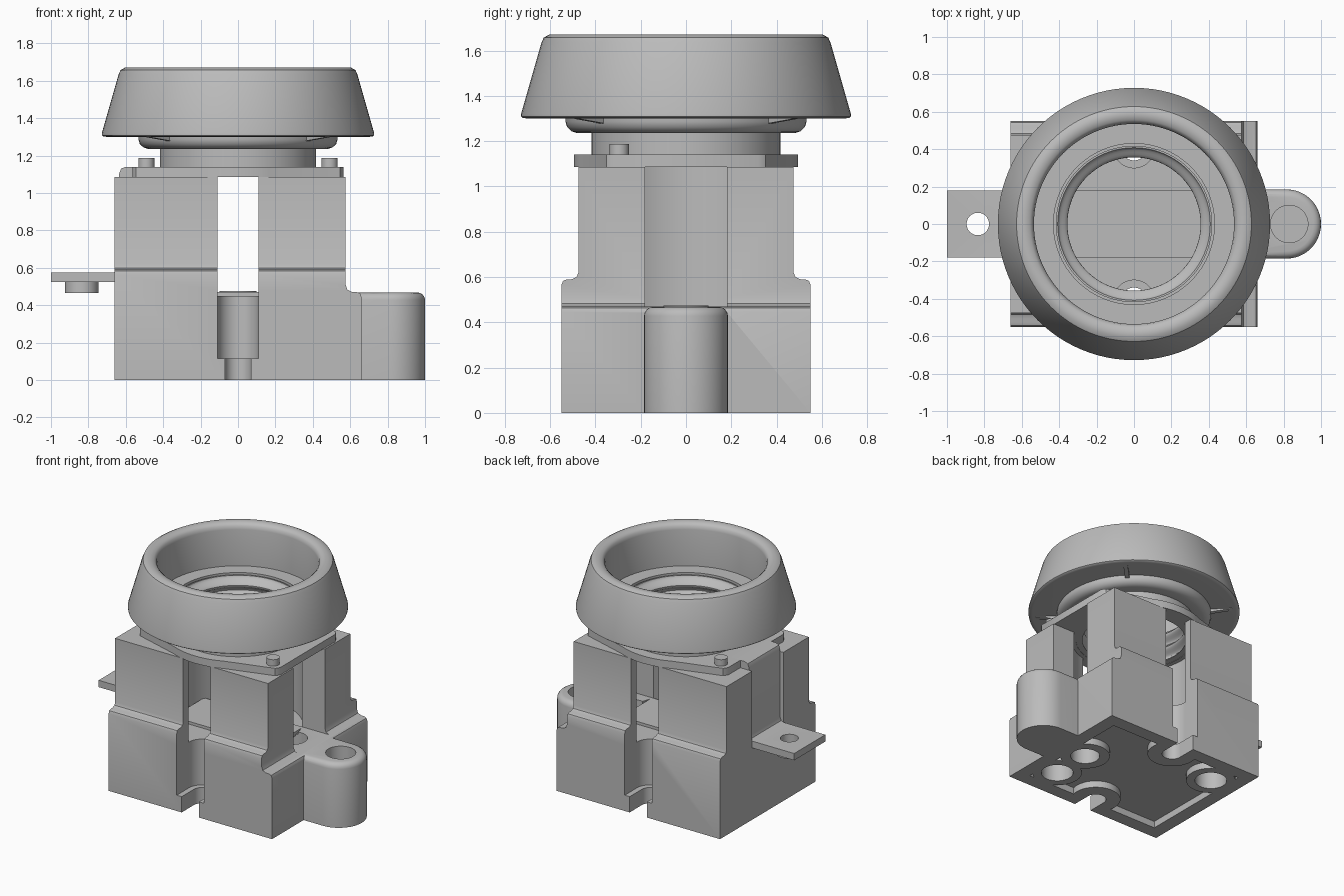
import bpy, bmesh, math
from mathutils import Matrix, Vector

if "Cube" in bpy.data.objects:
    bpy.data.objects.remove(bpy.data.objects["Cube"], do_unlink=True)

grey = bpy.data.materials.new("plain grey")
grey.use_nodes = True
GREY = (0.5, 0.5, 0.5, 1)
grey.diffuse_color = GREY
grey.node_tree.nodes["Principled BSDF"].inputs["Base Color"].default_value = GREY


def finish(name, bm):
    bmesh.ops.recalc_face_normals(bm, faces=bm.faces)
    mesh = bpy.data.meshes.new(name)
    bm.to_mesh(mesh)
    bm.free()
    mesh.materials.append(grey)
    ob = bpy.data.objects.new(name, mesh)
    bpy.context.collection.objects.link(ob)
    return ob


def box(name, x0, x1, y0, y1, z0, z1):
    bm = bmesh.new()
    size = Matrix.Diagonal((x1 - x0, y1 - y0, z1 - z0, 1))
    mid = Matrix.Translation(((x0 + x1) / 2, (y0 + y1) / 2, (z0 + z1) / 2))
    bmesh.ops.create_cube(bm, size=1, matrix=mid @ size)
    return finish(name, bm)


def cylinder(name, x, y, r, z0, z1, segs=48):
    bm = bmesh.new()
    bmesh.ops.create_cone(bm, cap_ends=True, segments=segs, radius1=r, radius2=r, depth=z1 - z0,
                          matrix=Matrix.Translation((x, y, (z0 + z1) / 2)))
    return finish(name, bm)


def prism(name, points, axis, lo, hi):
    """Extrude a closed profile along the x, y or z axis."""
    place = {"x": lambda a, b, t: (t, a, b), "y": lambda a, b, t: (a, t, b),
             "z": lambda a, b, t: (a, b, t)}[axis]
    bm = bmesh.new()
    face = bm.faces.new([bm.verts.new(place(a, b, lo)) for a, b in points])
    new = bmesh.ops.extrude_face_region(bm, geom=[face])["geom"]
    move = Vector(place(0, 0, hi - lo))
    bmesh.ops.translate(bm, vec=move, verts=[v for v in new if isinstance(v, bmesh.types.BMVert)])
    return finish(name, bm)


def lathe(name, points, segs=96):
    """Turn a closed (radius, height) profile around z."""
    bm = bmesh.new()
    rings = []
    for i in range(segs):
        a = math.tau * i / segs
        rings.append([bm.verts.new((r * math.cos(a), r * math.sin(a), z)) for r, z in points])
    n = len(points)
    for i in range(segs):
        p, q = rings[i], rings[(i + 1) % segs]
        for j in range(n):
            k = (j + 1) % n
            bm.faces.new((p[j], q[j], q[k], p[k]))
    return finish(name, bm)


def combine(ob, others, op="DIFFERENCE"):
    """Apply boolean steps and discard the helpers."""
    for other in others:
        mod = ob.modifiers.new("cut", "BOOLEAN")
        mod.operation, mod.object, mod.solver = op, other, "EXACT"
        bpy.context.view_layer.update()
        old = ob.data
        new = bpy.data.meshes.new_from_object(ob.evaluated_get(bpy.context.evaluated_depsgraph_get()))
        ob.modifiers.clear()
        ob.data = new
        bpy.data.meshes.remove(old)
        bpy.data.objects.remove(other, do_unlink=True)
    return ob


parts = []

# Moulded body: shouldered profile with a lower step at the +x end
half = [(.55, 0), (.55, .565), (.543, .583), (.525, .59), (.505, .59), (.483, .6), (.475, .62), (.475, 1.085)]
body = prism("body", half + [(-y, z) for y, z in reversed(half)], "x", -.66, .66)
step = [(.575, 1.3), (.575, .51), (.585, .482), (.61, .47), (.635, .47), (.653, .463), (.66, .445),
        (.8, .445), (.8, 1.3)]
combine(body, [prism("step", step, "y", -1, 1)])

# Rounded mounting lug
outline = [(.45, -.185)]
for i in range(25):
    a = math.pi * (i / 24 - .5)
    outline.append((.815 + .185 * math.cos(a), .185 * math.sin(a)))
outline.append((.45, .185))
lug = prism("lug", outline, "z", 0, .468)
bm = bmesh.new()
bm.from_mesh(lug.data)
rim = [e for e in bm.edges if all(v.co.z > .4 for v in e.verts)]
bmesh.ops.bevel(bm, geom=rim, offset=.04, segments=4, affect="EDGES", profile=.5)
bm.to_mesh(lug.data)
bm.free()
combine(body, [lug], "UNION")

# Bore, cross channels and holes
cuts = [cylinder("bore", 0, 0, .43, .45, 1.5, 64),
        box("side_channel", 0, 1.2, -.18, .18, .47, 1.5),
        box("strap_channel", -.9, -.585, -.18, .18, .525, 1.5),
        box("cross_slot", -.11, .11, -1, 1, .47, 1.5),
        cylinder("floor_hole", .44, 0, .1, -.1, .6),
        cylinder("lug_hole", .83, 0, .1, .2, .6)]
for s in (-1, 1):
    cuts.append(cylinder("screw_hole", s * .44, -s * .3, .11, -.1, .4))
    for r, z0, z1 in ((.11, .115, .48), (.07, -.1, .2)):
        cuts.append(cylinder("slot_end", 0, s * .41, r, z0, z1))
        lo, hi = sorted((s * .41, s * .8))
        cuts.append(box("slot", -r, r, lo, hi, z0, z1))

# Shallow underside recess leaving pads around the holes
recess = box("recess", -.56, .56, -.45, .45, -.05, .05)
pads = [(.44, -.3), (-.44, .3), (.44, 0), (0, .41), (0, -.41)]
combine(recess, [cylinder("pad", x, y, .17, -.1, .1) for x, y in pads])
combine(body, cuts + [recess])
parts.append(body)

# Centre contact strip and rivet on the bore floor
parts.append(box("contact_strip", -.4, .4, -.18, .18, .44, .47))
parts.append(cylinder("contact_rivet", 0, 0, .1, .46, .475))

# Bent strap with terminal tab
strap = prism("terminal_strap",
              [(-1, .525), (-.585, .525), (-.585, 1.085), (-.45, 1.085), (-.45, 1.14), (-.6, 1.14),
               (-.625, 1.13), (-.635, 1.105), (-.635, .605), (-.643, .583), (-.665, .575), (-1, .575)],
              "y", -.18, .18)
combine(strap, [cylinder("tab_hole", -.835, 0, .06, .4, .7)])
parts.append(strap)
parts.append(lathe("tab_bush", [(.06, .465), (.09, .465), (.09, .53), (.06, .53)], 48))
parts[-1].location.x = -.835

# Top plate: round centre blended into squared ends
quarter = [(.565, 0), (.565, .32), (.545, .35)]
quarter += [(.495 * math.cos(math.radians(a)), .495 * math.sin(math.radians(a))) for a in range(66, 91, 4)]
upper = quarter + [(-x, y) for x, y in reversed(quarter)]
lower = [(-x, -y) for x, y in upper[1:-1]]
plate = prism("top_plate", upper + lower, "z", 1.086, 1.14)
combine(plate, [cylinder("plate_hole", 0, 0, .4, 1, 1.3, 64)])
parts.append(plate)
for s in (-1, 1):
    parts.append(cylinder("plate_screw", s * .49, -s * .295, .043, 1.12, 1.187, 32))

# Threaded shell
wave = []
for i in range(33):
    z = 1.35 - .262 * i / 32
    wave.append((.382 + .026 * math.cos(math.tau * 2.5 * i / 32), z))
parts.append(lathe("threaded_shell", [(.418, 1.088), (.418, 1.35)] + wave))

# Rounded collar and tapered cap ring
parts.append(lathe("collar", [(.415, 1.235), (.48, 1.235), (.505, 1.243), (.525, 1.262), (.532, 1.285),
                              (.532, 1.31), (.415, 1.31)]))
parts.append(lathe("cap_ring", [(.43, 1.3), (.7, 1.3), (.72, 1.302), (.728, 1.308), (.728, 1.32), (.638, 1.635),
                                (.628, 1.657), (.605, 1.67), (.58, 1.67), (.556, 1.664), (.541, 1.65),
                                (.535, 1.625), (.535, 1.36), (.43, 1.36)]))

# Small ribs under the cap
for i in range(4):
    rib = prism("cap_rib", [(.5, 1.305), (.5, 1.275), (.68, 1.298), (.68, 1.305)], "y", -.015, .015)
    rib.rotation_euler.z = math.radians(45 + 90 * i)
    parts.append(rib)

# Smooth curved surfaces while keeping hard edges
bpy.ops.object.select_all(action="DESELECT")
for ob in parts:
    ob.select_set(True)
bpy.context.view_layer.objects.active = body
bpy.ops.object.shade_smooth_by_angle(angle=math.radians(35))
